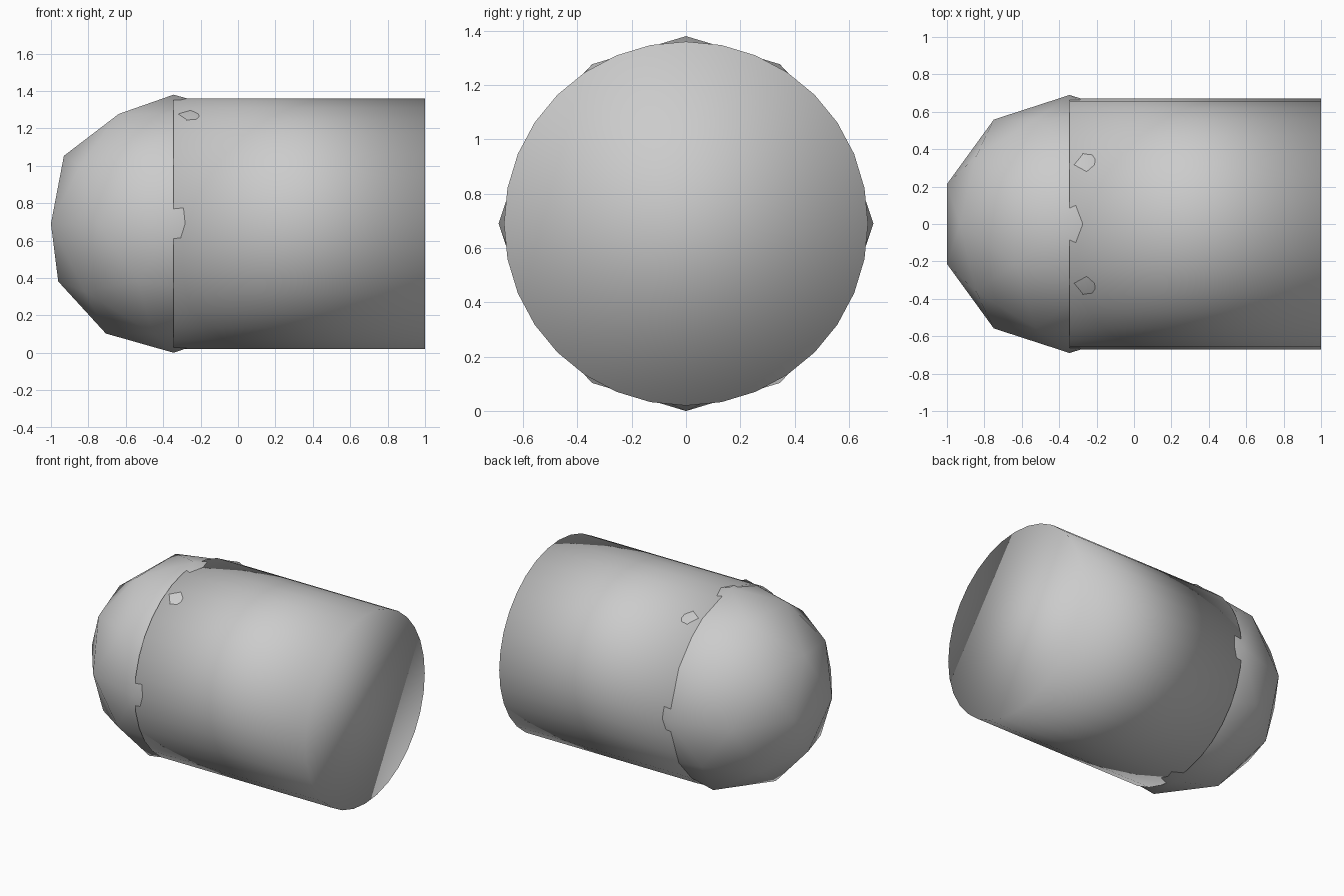
import bpy
from math import pi

if "Cube" in bpy.data.objects:
    bpy.data.objects.remove(bpy.data.objects["Cube"])

NOSE_R = 0.69          # faceted nose ball
BODY_R = 0.67          # barrel, slightly thinner than the ball
JOINT_X = -0.344       # ball centre and barrel start
END_X = 1.0

grey = bpy.data.materials.new("plain grey")
grey.diffuse_color = (0.6, 0.6, 0.6, 1)
grey.use_nodes = True
grey.node_tree.nodes["Principled BSDF"].inputs["Base Color"].default_value = grey.diffuse_color


def finish(name):
    obj = bpy.context.object
    obj.name = name
    obj.data.materials.clear()
    obj.data.materials.append(grey)
    # fully smooth, caps included
    bpy.ops.object.shade_smooth()


# Nose: low-resolution ball
bpy.ops.mesh.primitive_ico_sphere_add(
    subdivisions=2, radius=NOSE_R, location=(JOINT_X, 0, NOSE_R))
finish("nose")

# Body: capped barrel lying along x
bpy.ops.mesh.primitive_cylinder_add(
    vertices=32, radius=BODY_R, depth=END_X - JOINT_X,
    location=((JOINT_X + END_X) / 2, 0, NOSE_R), rotation=(0, pi / 2, 0))
finish("body")
